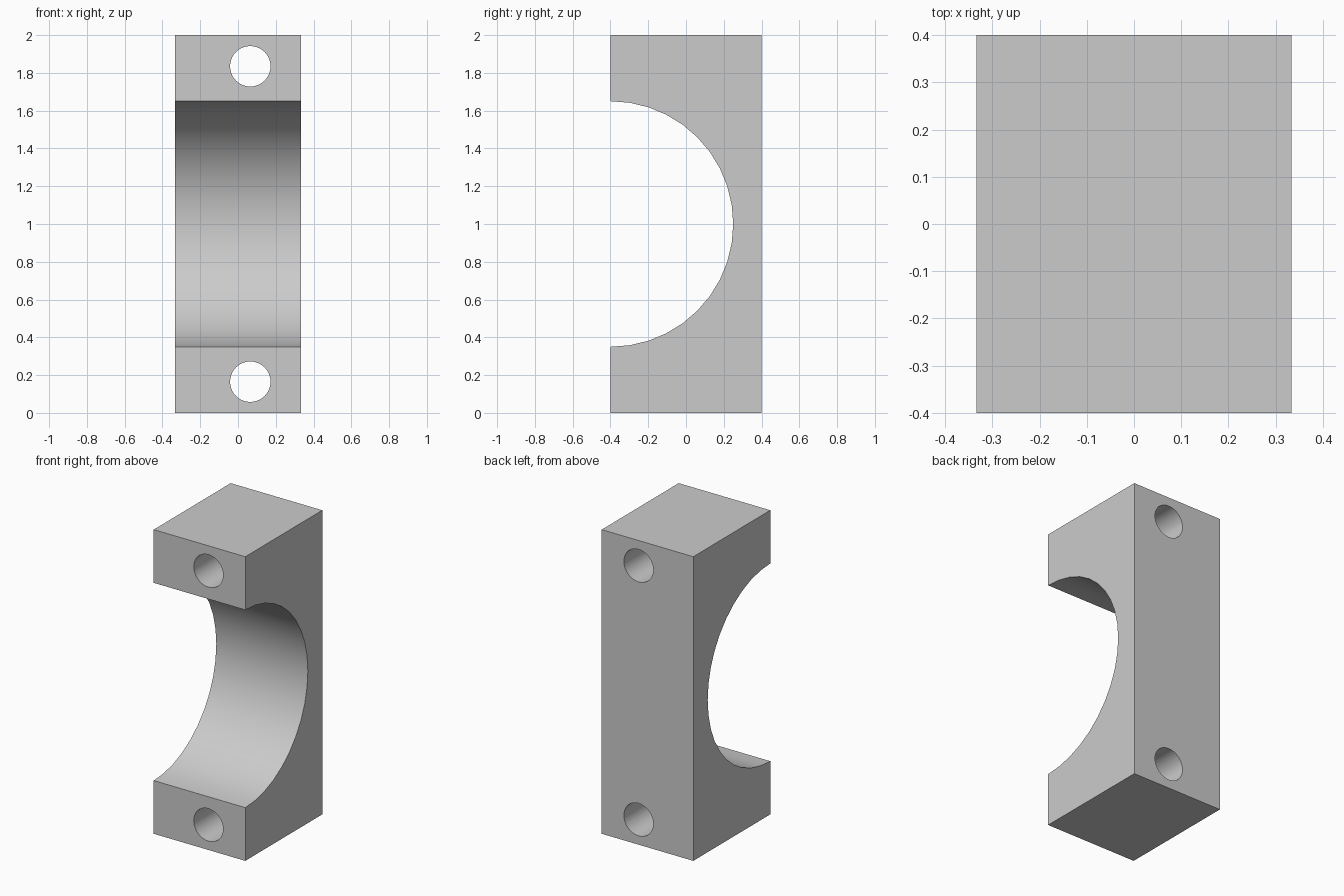
import bpy
import bmesh
from math import pi, sin, cos, radians
from mathutils import Matrix

WIDTH, DEPTH, HEIGHT = 0.666, 0.8, 2.0
BORE_RADIUS = 0.65
HOLE_X, HOLE_RADIUS = 0.065, 0.107
ARC_STEPS = 20

cube = bpy.data.objects.get("Cube")
if cube:
    bpy.data.objects.remove(cube, do_unlink=True)

grey = bpy.data.materials.new("light grey")
grey.use_nodes = True
grey.diffuse_color = (0.6, 0.6, 0.6, 1)
grey.node_tree.nodes["Principled BSDF"].inputs["Base Color"].default_value = (0.6, 0.6, 0.6, 1)


def make_object(name, bm):
    bmesh.ops.recalc_face_normals(bm, faces=bm.faces)
    mesh = bpy.data.meshes.new(name)
    bm.to_mesh(mesh)
    bm.free()
    obj = bpy.data.objects.new(name, mesh)
    bpy.context.collection.objects.link(obj)
    mesh.materials.append(grey)
    return obj


# Clamp half: side profile with a semicircular seat, extruded across the width
front, back = -DEPTH / 2, DEPTH / 2
profile = [(front, 0), (back, 0), (back, HEIGHT), (front, HEIGHT)]
for i in range(ARC_STEPS + 1):
    a = pi * i / ARC_STEPS
    profile.append((front + BORE_RADIUS * sin(a), HEIGHT / 2 + BORE_RADIUS * cos(a)))
bm = bmesh.new()
face = bm.faces.new([bm.verts.new((-WIDTH / 2, y, z)) for y, z in profile])
side = bmesh.ops.extrude_face_region(bm, geom=[face])
bmesh.ops.translate(bm, vec=(WIDTH, 0, 0),
                    verts=[v for v in side["geom"] if isinstance(v, bmesh.types.BMVert)])
clamp = make_object("clamp_half", bm)

# Bolt holes through both ends
bm = bmesh.new()
for z in (0.165, HEIGHT - 0.165):
    bmesh.ops.create_cone(bm, cap_ends=True, segments=40, depth=DEPTH * 1.5,
                          radius1=HOLE_RADIUS, radius2=HOLE_RADIUS,
                          matrix=Matrix.Translation((HOLE_X, 0, z)) @ Matrix.Rotation(pi / 2, 4, "X"))
cutter = make_object("bolt_hole_cutter", bm)

cut = clamp.modifiers.new("bolt_holes", "BOOLEAN")
cut.operation = "DIFFERENCE"
cut.solver = "EXACT"
cut.object = cutter
bpy.ops.object.select_all(action="DESELECT")
clamp.select_set(True)
bpy.context.view_layer.objects.active = clamp
bpy.ops.object.modifier_apply(modifier=cut.name)
bpy.data.objects.remove(cutter, do_unlink=True)

# Smooth bore and holes, crisp block edges
bpy.ops.object.shade_smooth_by_angle(angle=radians(30))
